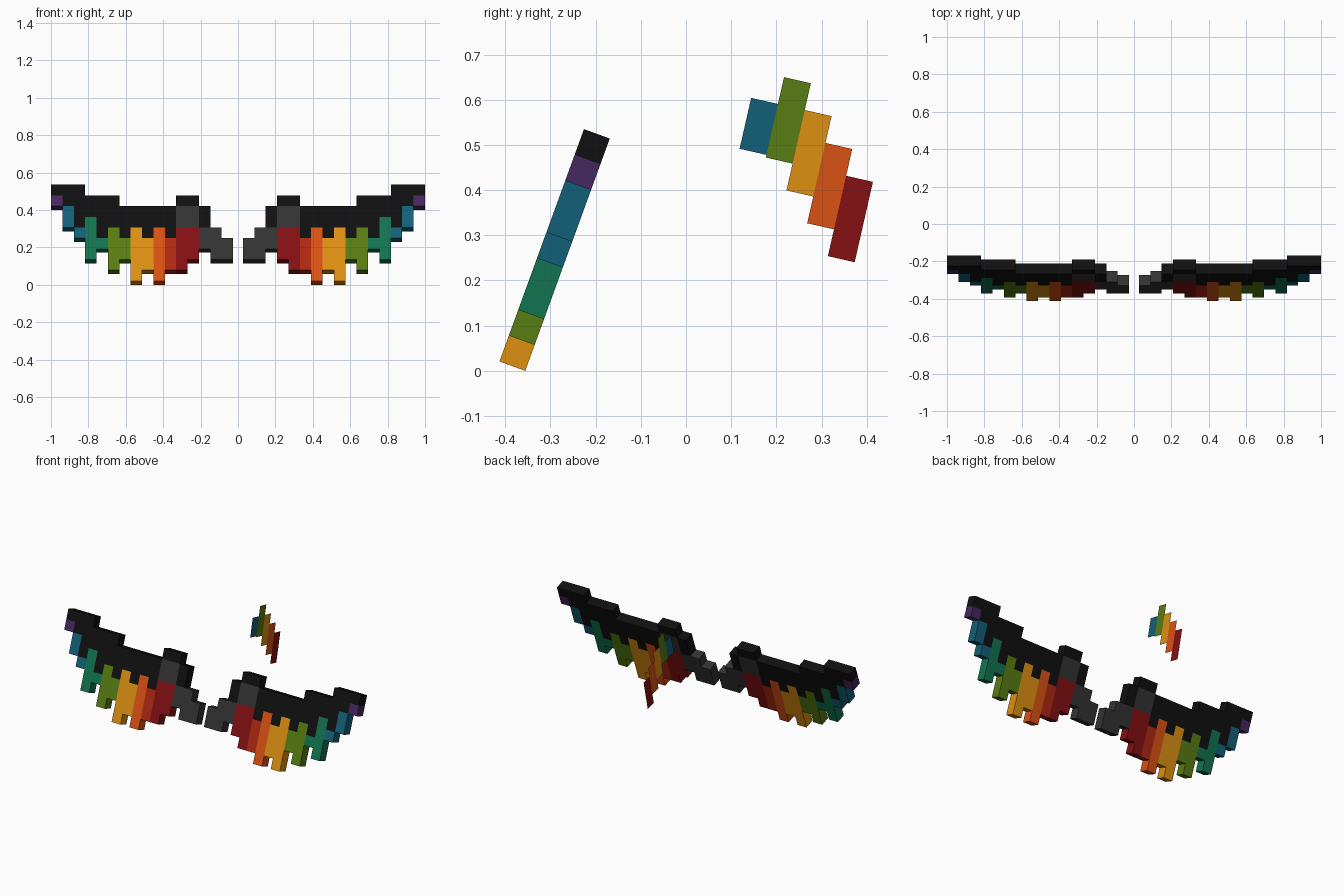
import bpy
import bmesh
from math import radians, sin, cos
from mathutils import Matrix, Vector

if "Cube" in bpy.data.objects:
    bpy.data.objects.remove(bpy.data.objects["Cube"], do_unlink=True)

CELL = 0.0608            # width of one block
INNER = 0.0267           # gap between the centre line and each wing


def linear(c):
    return c / 12.92 if c <= 0.04045 else ((c + 0.055) / 1.055) ** 2.4


def make_material(name, code):
    rgb = [linear(int(code[i:i + 2], 16) / 255) for i in (0, 2, 4)]
    mat = bpy.data.materials.new(name)
    mat.use_nodes = True
    mat.diffuse_color = (*rgb, 1)
    bsdf = mat.node_tree.nodes["Principled BSDF"]
    bsdf.inputs["Base Color"].default_value = (*rgb, 1)
    bsdf.inputs["Roughness"].default_value = 0.9
    return mat


COLOURS = {
    "black": "101010", "grey": "333333", "red": "851012",
    "vermilion": "AE2812", "orange": "DA5214", "amber": "DE9012",
    "green": "587D12", "teal": "127450", "blue": "126078",
    "purple": "45285F",
}
MATS = {name: make_material(name, code) for name, code in COLOURS.items()}


def finish(bm, name, colour):
    mesh = bpy.data.meshes.new(name)
    bm.to_mesh(mesh)
    bm.free()
    mesh.materials.append(MATS[colour])
    obj = bpy.data.objects.new(name, mesh)
    bpy.context.collection.objects.link(obj)
    return obj


# Wing frame: leaning back, with its origin at the lowest front edge
LEAN = Matrix.Translation((0, -0.413, 0.0208)) @ Matrix.Rotation(radians(-20), 4, "X")


def wing_part(name, colour, runs, side):
    """Blocks given as (column from the centre, bottom row, top row)."""
    bm = bmesh.new()
    for col, low, high in runs:
        centre = Vector((side * (INNER + (col + 0.5) * CELL),
                         CELL / 2, (low + high) / 2 * CELL))
        size = Matrix.Diagonal((CELL, CELL, (high - low) * CELL, 1))
        bmesh.ops.create_cube(bm, size=1, matrix=LEAN @ Matrix.Translation(centre) @ size)
    finish(bm, name, colour)


WING = [
    ("wing_arm", "grey",
     [(0, 2, 4), (1, 2, 5), (2, 3, 5), (3, 5, 7), (4, 5, 7)]),
    ("wing_top_edge", "black",
     [(2, 5, 7), (3, 7, 8), (4, 7, 8), (5, 4, 7), (6, 5, 7), (7, 4, 7),
      (8, 5, 7), (9, 4, 7), (10, 5, 8), (11, 4, 8), (12, 6, 8),
      (13, 5, 9), (14, 7, 9), (15, 8, 9)]),
    ("red_feather", "red", [(3, 2, 5), (4, 1, 5)]),
    ("vermilion_feather", "vermilion", [(5, 1, 4)]),
    ("orange_feather", "orange", [(6, 0, 5)]),
    ("amber_feather", "amber", [(7, 1, 4), (8, 0, 5)]),
    ("green_feather", "green", [(9, 2, 4), (10, 1, 5)]),
    ("teal_feather", "teal", [(11, 3, 4), (12, 2, 6)]),
    ("blue_feather", "blue", [(13, 4, 5), (14, 5, 7)]),
    ("purple_feather", "purple", [(15, 7, 8)]),
]
for label, side in (("left", 1), ("right", -1)):
    for name, colour, runs in WING:
        wing_part(f"{label}_{name}", colour, runs, side)

# Tail: a flat upright fan of strips on the centre line, stepping down and back
tilt = radians(12.8)
along = Vector((0, cos(tilt), -sin(tilt))) * CELL
down = Vector((0, -sin(tilt), -cos(tilt))) * CELL
fan_corner = Vector((0, 0.217, 0.65))
TAIL = [("blue", -1, 1, 1.9), ("green", 0, 0, 3), ("amber", 1, 1, 3),
        ("orange", 2, 2, 3), ("red", 3, 3, 3)]
for colour, step, drop, length in TAIL:
    bm = bmesh.new()
    top = fan_corner + along * step + down * drop
    bottom = top + down * length
    bm.faces.new([bm.verts.new(p) for p in (top, bottom, bottom + along, top + along)])
    finish(bm, f"tail_strip_{colour}", colour)
